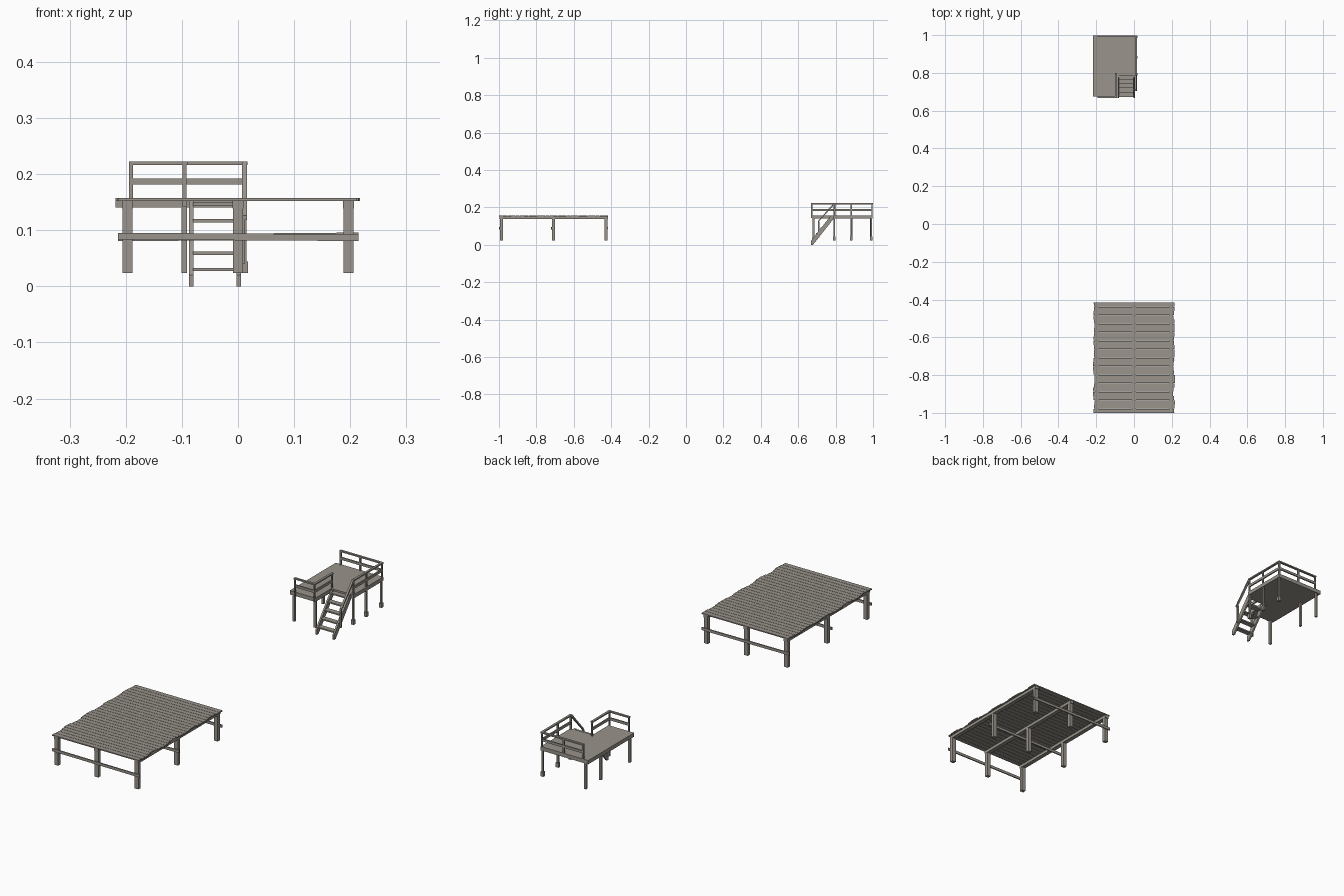
import bpy, bmesh, math, random
from mathutils import Vector

if "Cube" in bpy.data.objects:
    bpy.data.objects.remove(bpy.data.objects["Cube"])

random.seed(4)
wood = bpy.data.materials.new("weathered_wood")
wood.diffuse_color = (0.32, 0.295, 0.26, 1)
wood.use_nodes = True
wood.node_tree.nodes["Principled BSDF"].inputs["Base Color"].default_value = wood.diffuse_color


def finish(name, bm):
    bmesh.ops.recalc_face_normals(bm, faces=bm.faces)
    me = bpy.data.meshes.new(name)
    bm.to_mesh(me)
    bm.free()
    me.materials.append(wood)
    ob = bpy.data.objects.new(name, me)
    bpy.context.collection.objects.link(ob)
    return ob


def prism(name, outline, axis, a, b):
    """Extrude a 2D outline along an axis from a to b."""
    def place(p, t):
        return {'x': (t, p[0], p[1]), 'z': (p[0], p[1], t)}[axis]
    bm = bmesh.new()
    face = bm.faces.new([bm.verts.new(place(p, a)) for p in outline])
    ext = bmesh.ops.extrude_face_region(bm, geom=[face])
    move = Vector(place((0, 0), b - a))
    bmesh.ops.translate(bm, vec=move, verts=[v for v in ext["geom"] if isinstance(v, bmesh.types.BMVert)])
    return finish(name, bm)


def box(name, x, y, z, tilt=0.0):
    """Box between pairs of limits; tilt rises along x."""
    bm = bmesh.new()
    bmesh.ops.create_cube(bm, size=1)
    for v in bm.verts:
        v.co = [lo + (hi - lo) * (c + 0.5) for c, (lo, hi) in zip(v.co, (x, y, z))]
        v.co.z += tilt * v.co.x
    return finish(name, bm)


def post(name, x, y, z, w=0.010):
    return box(name, (x - w / 2, x + w / 2), (y - w / 2, y + w / 2), z)


# ---- Large dock: planks with wavy ends
Y0, Y1, N = -1.0, -0.415, 26
pitch = (Y1 - Y0) / N
for i in range(N):
    y = Y0 + i * pitch
    shift = 0.004 * math.sin(i * 1.05) + random.uniform(-0.002, 0.002)
    box("dock_plank", (-0.213 + shift, 0.213 + shift), (y, y + pitch - 0.0015), (0.152, 0.157))

# joists along the dock
for x in (-0.197, 0.0, 0.197):
    box("dock_joist", (x - 0.0095, x + 0.0095), (-0.996, -0.418), (0.139, 0.152))

# posts and cross braces
for y, side, tilt in ((-0.986, -1, -0.006), (-0.709, -1, 0.008), (-0.429, 1, -0.004)):
    for x in (-0.197, 0.0, 0.197):
        box("dock_post", (x - 0.009, x + 0.009), (y - 0.008, y + 0.008), (0.024, 0.150))
    face = y + side * 0.008
    box("dock_brace", (-0.214, 0.215), sorted((face, face + side * 0.005)), (0.082, 0.094), tilt)

# ---- Small platform: deck slab with stair notch
L, R, F, B = -0.218, 0.016, 0.675, 0.998
NX, NY = -0.092, 0.787
prism("platform_deck", [(L, F), (NX, F), (NX, NY), (R, NY), (R, B), (L, B)], 'z', 0.140, 0.157)

# legs, right-hand ones with wider feet
for x, y in ((-0.200, 0.681), (-0.200, 0.884), (-0.200, 0.990), (-0.096, 0.681)):
    post("platform_leg", x, y, (0.024, 0.142))
for y in (0.793, 0.884, 0.990):
    post("platform_leg", 0.011, y, (0.024, 0.142), 0.008)
    post("leg_foot", 0.011, y, (0.024, 0.044), 0.013)

# railing posts
for x, y in ((-0.191, 0.673), (-0.095, 0.673), (-0.095, 0.796),
             (0.012, 0.793), (0.012, 0.884), (0.012, 0.994), (-0.095, 0.994), (-0.191, 0.994)):
    post("railing_post", x, y, (0.142, 0.219), 0.007)

# railing bars: top and middle on each run
for z in ((0.216, 0.222), (0.181, 0.192)):
    t = 0.005 if z[0] > 0.2 else 0.003
    box("front_rail", (-0.194, -0.091), (0.673 - t, 0.673 + t), z)
    box("notch_rail", (-0.095 - t, -0.095 + t), (0.670, 0.800), z)
    box("right_rail", (0.012 - t, 0.012 + t), (0.789, 0.998), z)
    box("back_rail", (-0.194, 0.016), (0.994 - t, 0.994 + t), z)

# ---- Stairs: sloping stringers
for x in (-0.083, 0.001):
    prism("stair_stringer", [(0.667, 0.0), (0.667, 0.020), (0.775, 0.156), (0.790, 0.156),
                             (0.790, 0.140), (0.679, 0.0)], 'x', x - 0.004, x + 0.004)

# treads
for i in range(5):
    z = 0.027 + i * 0.029
    y = 0.680 + i * 0.023
    box("stair_tread", (-0.080, -0.002), (y - 0.007, y + 0.016), (z, z + 0.006))

# sloping handrail and its lower post
prism("stair_handrail", [(0.705, 0.118), (0.705, 0.126), (0.789, 0.222), (0.793, 0.215)], 'x', 0.007, 0.016)
box("handrail_post", (0.005, 0.012), (0.706, 0.713), (0.040, 0.124))
